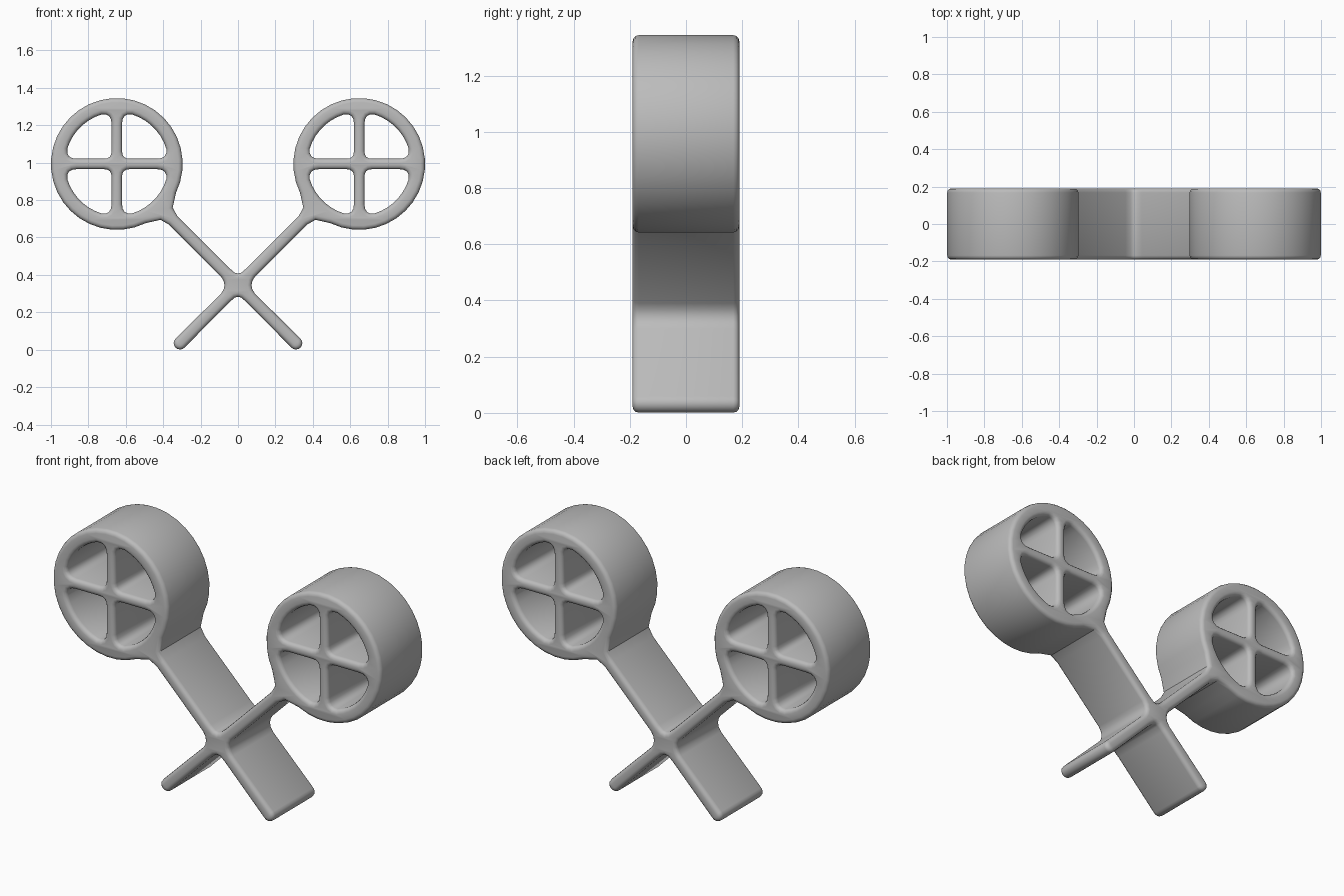
import bpy
from math import sin, cos, pi, sqrt, radians
from mathutils import Vector

cube = bpy.data.objects.get("Cube")
if cube:
    bpy.data.objects.remove(cube, do_unlink=True)

HALF_DEPTH, BEVEL = 0.19, 0.022
CROSS_Z = 0.345                      # height where the two handles cross
HUB = Vector((0.648, 0.993))         # wheel centre on the right side
RIM, HOLE, SPOKE, BAR = 0.352, 0.277, 0.028, 0.032


def bezier(a, ctrl, b, steps=4):
    """Rounded corner from a to b pulled towards ctrl."""
    a, ctrl, b = Vector(a), Vector(ctrl), Vector(b)
    return [a * (1 - t) ** 2 + ctrl * 2 * t * (1 - t) + b * t * t
            for t in (i / steps for i in range(steps + 1))]


def arc(radius, start, end, steps):
    return [Vector((radius * cos(a), radius * sin(a)))
            for a in (start + (end - start) * i / steps for i in range(steps + 1))]


def along_bar(u, v):
    """Point at distance u up the diagonal handle and v to its upper left."""
    return Vector(((u - v) / sqrt(2), CROSS_Z + (u + v) / sqrt(2)))


# Right half of the outline, from the lower notch round to the upper notch
def half_outline():
    notch = 0.062
    # lower leg of the opposite handle, with a rounded foot
    foot = Vector((0.310, CROSS_Z - 0.310))
    pts = bezier((0, CROSS_Z - notch), (0.012, CROSS_Z - notch + 0.005),
                 (0.045, CROSS_Z - 0.045 - BAR * sqrt(2)), 2)
    pts += [foot + p for p in arc(BAR + 0.002, radians(-135), radians(45), 8)]
    pts += bezier((0.045 + BAR * sqrt(2), CROSS_Z - 0.045), (notch - 0.008, CROSS_Z),
                  (0.045 + BAR * sqrt(2), CROSS_Z + 0.045))
    # neck flaring into the wheel, then the rim
    pts += [along_bar(0.49, -BAR), along_bar(0.54, -0.046)]
    pts += [HUB + p for p in arc(RIM, radians(-116), radians(206), 32)]
    pts += [along_bar(0.54, 0.046), along_bar(0.49, BAR)]
    pts += bezier((0.045, CROSS_Z + 0.045 + BAR * sqrt(2)),
                  (0.012, CROSS_Z + notch - 0.005), (0, CROSS_Z + notch), 2)
    return pts


# One quarter opening between the spokes
def opening():
    rim = arc(HOLE, radians(17), radians(73), 7)
    first = bezier((0.215, SPOKE), (0.272, SPOKE), rim[0])
    last = [Vector((p.y, p.x)) for p in reversed(first)]
    hub = bezier((SPOKE, 0.068), (SPOKE, SPOKE), (0.068, SPOKE))
    return hub + first + rim[1:-1] + last


right = half_outline()
left = [Vector((-p.x, p.y)) for p in reversed(right)]
loops = [right + left[1:-1]]
for side in (1, -1):
    for sx in (1, -1):
        for sy in (1, -1):
            loops.append([Vector((side * HUB.x + sx * p.x, HUB.y + sy * p.y))
                          for p in opening()])

# Extrude the outline with rounded edges
curve = bpy.data.curves.new("crossed_wheel_handles", 'CURVE')
curve.dimensions = '2D'
curve.fill_mode = 'BOTH'
curve.extrude = HALF_DEPTH - BEVEL
curve.bevel_depth = BEVEL
curve.bevel_resolution = 2
curve.offset = -BEVEL
for loop in loops:
    spline = curve.splines.new('POLY')
    spline.points.add(len(loop) - 1)
    for point, p in zip(spline.points, loop):
        point.co = (p.x, p.y, 0, 1)
    spline.use_cyclic_u = True

body = bpy.data.objects.new("crossed_wheel_handles", curve)
bpy.context.collection.objects.link(body)
body.rotation_euler.x = pi / 2

grey = bpy.data.materials.new("light_grey")
grey.use_nodes = True
colour = (0.5, 0.5, 0.5, 1)
grey.diffuse_color = colour
grey.node_tree.nodes["Principled BSDF"].inputs["Base Color"].default_value = colour
curve.materials.append(grey)

bpy.ops.object.select_all(action='DESELECT')
body.select_set(True)
bpy.context.view_layer.objects.active = body
bpy.ops.object.convert(target='MESH')
body = bpy.context.object
bpy.ops.object.transform_apply(location=False, rotation=True, scale=False)

# Join the caps to the walls and smooth
bpy.ops.object.mode_set(mode='EDIT')
bpy.ops.mesh.select_all(action='SELECT')
bpy.ops.mesh.remove_doubles(threshold=0.0005)
bpy.ops.mesh.normals_make_consistent(inside=False)
bpy.ops.object.mode_set(mode='OBJECT')
bpy.ops.object.shade_smooth_by_angle(angle=radians(35))
